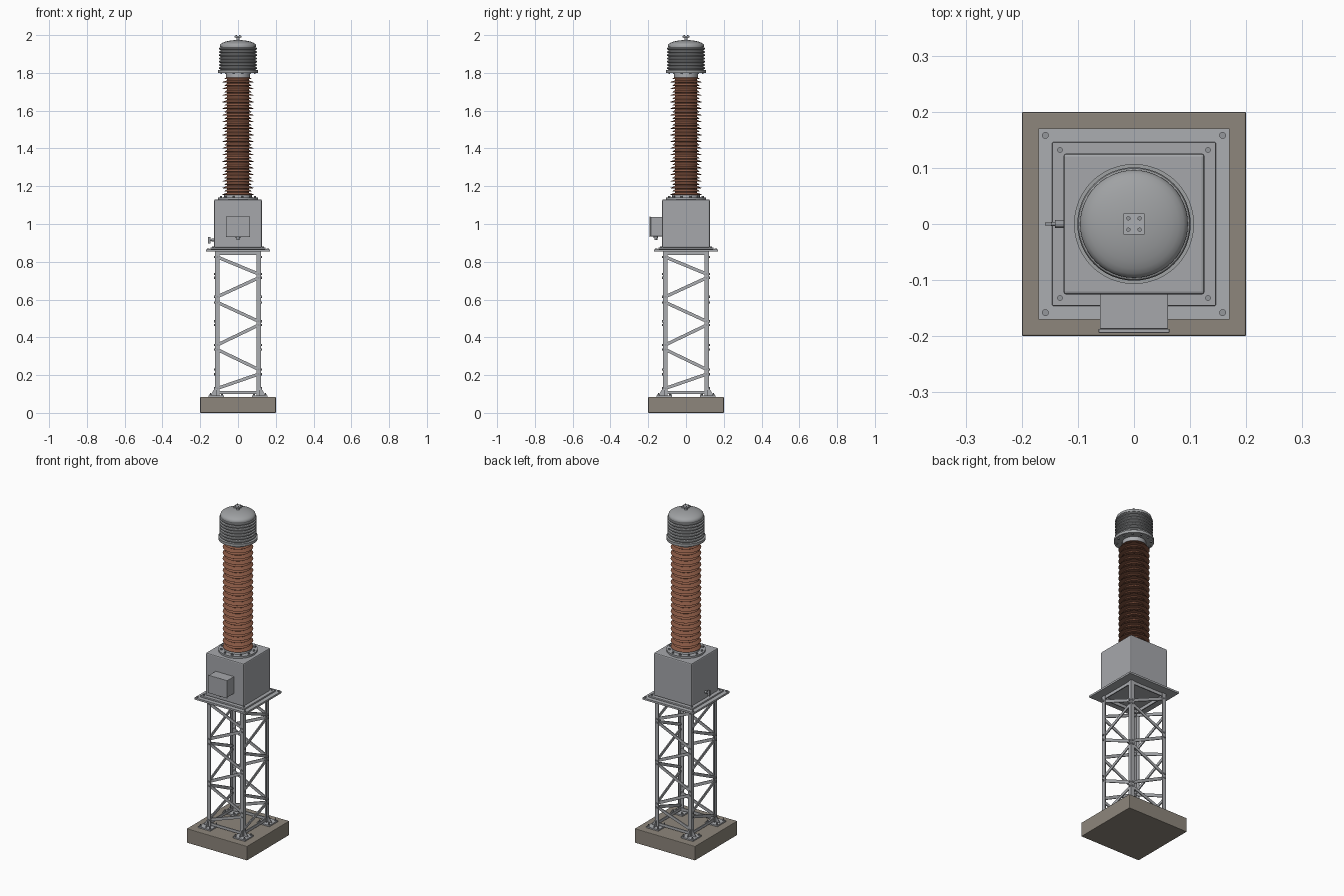
import bpy, bmesh, math
from mathutils import Matrix, Vector

if "Cube" in bpy.data.objects:
    bpy.data.objects.remove(bpy.data.objects["Cube"])


def mat(name, rgb):
    m = bpy.data.materials.new(name)
    m.diffuse_color = (*rgb, 1)
    m.use_nodes = True
    m.node_tree.nodes["Principled BSDF"].inputs["Base Color"].default_value = m.diffuse_color
    return m


CONCRETE = mat("concrete", (0.27, 0.24, 0.20))
GALV = mat("galvanised_steel", (0.41, 0.42, 0.44))
TANK = mat("tank_grey", (0.38, 0.39, 0.41))
HEAD = mat("head_grey", (0.35, 0.36, 0.37))
BOLT = mat("bolt_steel", (0.30, 0.31, 0.33))
BROWN = mat("brown_porcelain", (0.24, 0.095, 0.055))
QUADS = [(sx, sy) for sx in (-1, 1) for sy in (-1, 1)]


def finish(bm, name, material, smooth=False, bevel=0):
    bmesh.ops.recalc_face_normals(bm, faces=bm.faces)
    me = bpy.data.meshes.new(name)
    bm.to_mesh(me)
    bm.free()
    me.materials.append(material)
    if smooth:
        me.shade_smooth()
        me.set_sharp_from_angle(angle=math.radians(35))
    ob = bpy.data.objects.new(name, me)
    bpy.context.collection.objects.link(ob)
    if bevel:
        b = ob.modifiers.new("bevel", 'BEVEL')
        b.width, b.segments = bevel, 2
    return ob


def box(bm, x0, x1, y0, y1, z0, z1):
    m = Matrix.Translation(((x0 + x1) / 2, (y0 + y1) / 2, (z0 + z1) / 2))
    s = Matrix.Diagonal((abs(x1 - x0), abs(y1 - y0), abs(z1 - z0), 1))
    bmesh.ops.create_cube(bm, size=1, matrix=m @ s)


def rod(bm, p, q, r, seg=6):
    p, q = Vector(p), Vector(q)
    d = q - p
    m = Matrix.Translation((p + q) / 2) @ d.to_track_quat('Z', 'Y').to_matrix().to_4x4()
    bmesh.ops.create_cone(bm, cap_ends=True, segments=seg, radius1=r, radius2=r,
                          depth=d.length, matrix=m)


def bar(bm, p, q, n, width, thick):
    """Flat bar from p to q, lying flat against the normal n."""
    p, q, n = Vector(p), Vector(q), Vector(n)
    d = (q - p).normalized()
    rot = Matrix((d, n.cross(d), n)).transposed().to_4x4()
    s = Matrix.Diagonal(((q - p).length, width, thick, 1))
    bmesh.ops.create_cube(bm, size=1, matrix=Matrix.Translation((p + q) / 2) @ rot @ s)


def single_box(name, material, dims, bevel=0):
    bm = bmesh.new()
    box(bm, *dims)
    return finish(bm, name, material, bevel=bevel)


def lathe(name, material, prof, seg=48):
    bm = bmesh.new()
    vs = [bm.verts.new((r, 0, z)) for r, z in prof]
    es = [bm.edges.new(e) for e in zip(vs, vs[1:])]
    bmesh.ops.spin(bm, geom=vs + es, cent=(0, 0, 0), axis=(0, 0, 1),
                   angle=2 * math.pi, steps=seg)
    bmesh.ops.remove_doubles(bm, verts=bm.verts, dist=1e-5)
    return finish(bm, name, material, smooth=True)


# concrete foundation
single_box("foundation", CONCRETE, (-.2, .2, -.2, .2, 0, .085), .003)

# tower legs (angle sections), base plates, gussets and anchor bolts
legs, plates, bolts = bmesh.new(), bmesh.new(), bmesh.new()
for sx, sy in QUADS:
    box(legs, sx * .121, sx * .097, sy * .121, sy * .117, .09, .855)
    box(legs, sx * .121, sx * .117, sy * .117, sy * .097, .09, .855)
    box(plates, sx * .075, sx * .155, sy * .075, sy * .155, .085, .093)
    for ax in (0, 1):
        tri = []
        for off in (-.002, .002):
            ring = []
            for a, z in ((.120, .092), (.147, .092), (.120, .135)):
                c = .112 + off
                ring.append(plates.verts.new((sx * a, sy * c, z) if ax == 0 else (sx * c, sy * a, z)))
            tri.append(ring)
            plates.faces.new(ring)
        for i in range(3):
            j = (i + 1) % 3
            plates.faces.new((tri[0][i], tri[0][j], tri[1][j], tri[1][i]))
    for dx, dy in QUADS:
        x, y = sx * .115 + dx * .031, sy * .115 + dy * .031
        rod(bolts, (x, y, .092), (x, y, .099), .006)
        rod(bolts, (x, y, .099), (x, y, .106), .003, 8)

# zigzag lattice with bolts, same on opposite sides
braces = bmesh.new()
zig = [(-1, .825, .735), (1, .715, .615), (-1, .585, .485),
       (1, .465, .360), (-1, .335, .230), (1, .205, .130)]
for s in (-1, 1):
    for ax in (0, 1):
        def P(a, o, z):
            return (a, s * o, z) if ax == 0 else (s * o, a, z)
        n = P(0, 1, 0)
        for side, za, zb in zig:
            bar(braces, P(side * .109, .114, za), P(-side * .109, .114, zb), n, .017, .006)
            for a, z in ((side * .109, za), (-side * .109, zb)):
                rod(bolts, P(a, .110, z), P(a, .126, z), .006)
        # bottom and top ties
        bar(braces, P(-.112, .114, .107), P(.112, .114, .107), n, .016, .006)
        bar(braces, P(-.116, .114, .846), P(.116, .114, .846), n, .018, .006)
finish(legs, "tower_legs", GALV)
finish(plates, "leg_base_plates", GALV)
finish(braces, "tower_braces", GALV)

# platform plate and tank skirt
single_box("platform_plate", GALV, (-.17, .17, -.17, .17, .855, .866))
single_box("tank_base_plate", TANK, (-.146, .146, -.146, .146, .866, .876), .002)
for sx, sy in QUADS:
    for c, z, r in ((.158, .866, .006), (.132, .876, .005)):
        rod(bolts, (sx * c, sy * c, z - .001), (sx * c, sy * c, z + .005), r, 12)

# main tank
single_box("tank", TANK, (-.126, .126, -.126, .126, .874, 1.13), .006)

# terminal box on the front, with door and cable gland
single_box("terminal_box", TANK, (-.061, .061, -.187, -.124, .935, 1.037), .002)
single_box("terminal_box_door", TANK, (-.063, .063, -.194, -.187, .932, 1.039), .001)
gland = bmesh.new()
rod(gland, (0, -.16, .936), (0, -.16, .926), .012, 12)
rod(gland, (0, -.16, .926), (0, -.16, .914), .008, 12)
finish(gland, "cable_gland", BOLT, smooth=True)

# drain valve on the left
valve = bmesh.new()
rod(valve, (-.124, 0, .915), (-.141, 0, .915), .007, 12)
rod(valve, (-.139, 0, .915), (-.148, 0, .915), .004, 12)
box(valve, -.159, -.146, -.003, .003, .897, .932)
finish(valve, "drain_valve", BOLT)

# lower flange with bolts
lathe("lower_flange", TANK, [(0, 1.128), (.106, 1.128), (.106, 1.141), (.076, 1.141),
                             (.072, 1.158), (0, 1.158)])
for i in range(12):
    a = math.tau * (i + .5) / 12
    x, y = .092 * math.cos(a), .092 * math.sin(a)
    rod(bolts, (x, y, 1.139), (x, y, 1.149), .006)
    rod(bolts, (x, y, 1.794), (x, y, 1.802), .005)

# porcelain insulator: alternating wide and narrow sheds
N, z0, z1 = 18, 1.152, 1.782
pitch = (z1 - z0) / N
prof = [(0, z0), (.058, z0)]
for i in range(N):
    for f, r in ((0, .083), (.5, .072)):
        z = z0 + (i + f) * pitch
        prof += [(.058, z + .003), (r - .003, z + .002), (r, z + .0035),
                 (r - .002, z + .0055), (.059, z + .0135)]
prof += [(.058, z1), (0, z1)]
lathe("insulator", BROWN, prof)

# upper collar and head flange
lathe("upper_collar", GALV, [(0, 1.776), (.063, 1.776), (.063, 1.802), (0, 1.802)])
lathe("head_flange", HEAD, [(0, 1.80), (.107, 1.80), (.107, 1.816), (0, 1.816)])

# ribbed expansion bellows
prof = [(0, 1.814), (.092, 1.814)]
for i in range(7):
    z = 1.818 + i * .0172
    prof += [(.092, z), (.099, z + .003), (.101, z + .007), (.099, z + .011), (.092, z + .014)]
prof += [(.092, 1.942), (0, 1.942)]
lathe("bellows", HEAD, prof)

# domed cap
prof = [(0, 1.936), (.096, 1.936), (.096, 1.943)]
prof += [(.096 * math.cos(t * math.pi / 16), 1.943 + .031 * math.sin(t * math.pi / 16))
         for t in range(1, 8)] + [(0, 1.974)]
lathe("dome_cap", HEAD, prof)

# line terminal: stem, square pad, four bolts
term = bmesh.new()
rod(term, (0, 0, 1.97), (0, 0, 1.988), .009, 16)
box(term, -.019, .019, -.019, .019, 1.987, 1.995)
finish(term, "line_terminal", GALV)
for sx, sy in QUADS:
    rod(bolts, (sx * .01, sy * .01, 1.984), (sx * .01, sy * .01, 2.0), .0038, 10)
finish(bolts, "bolts", BOLT)
